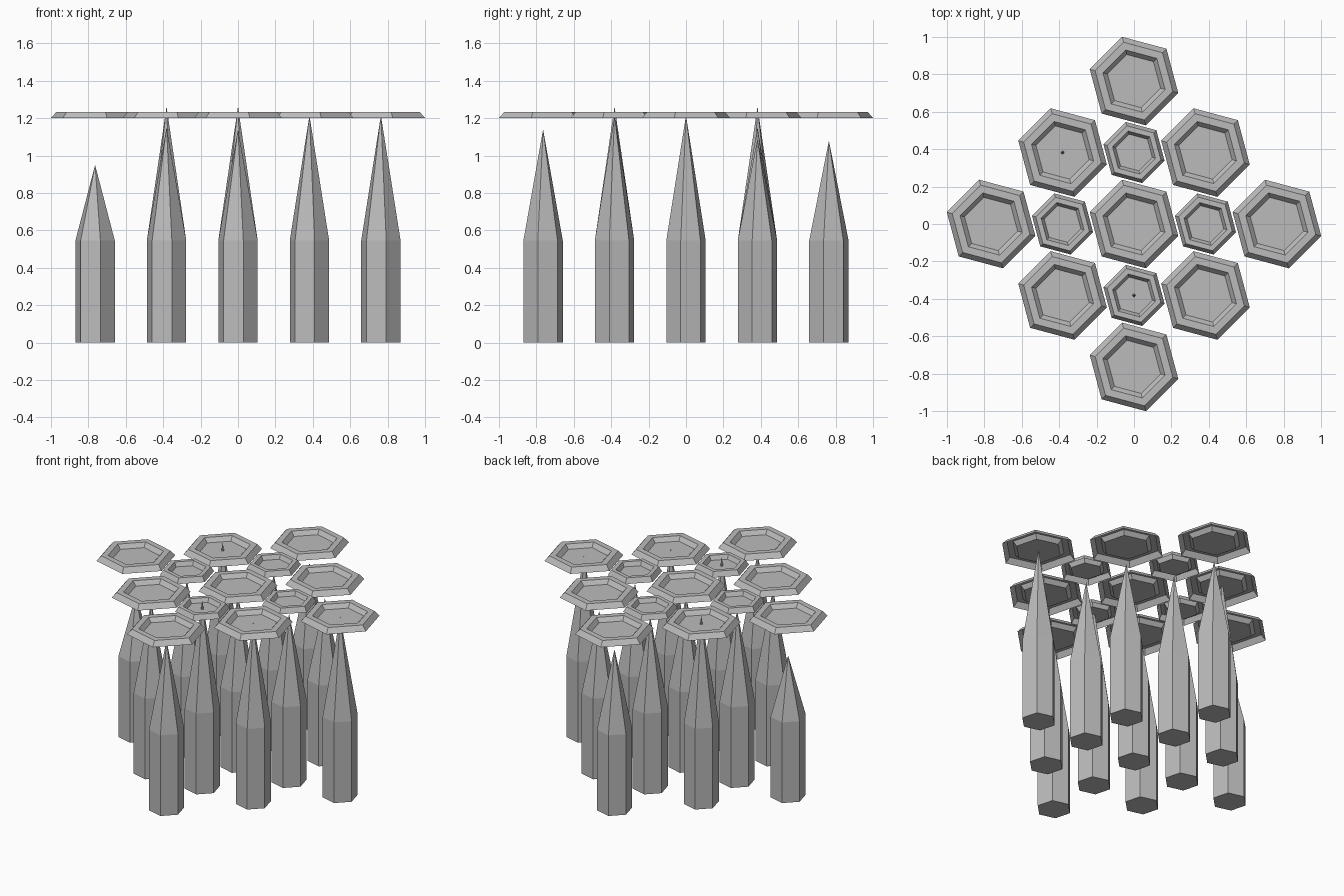
import bpy
import bmesh
from math import cos, sin, pi

cube = bpy.data.objects.get("Cube")
if cube:
    bpy.data.objects.remove(cube, do_unlink=True)

PITCH = 0.382
TURN = pi / 4
SHOULDER = 0.545
FRAME_BASE = 1.2

grey = bpy.data.materials.new("plain_grey")
grey.use_nodes = True
COLOUR = (0.5, 0.5, 0.5, 1)
grey.diffuse_color = COLOUR
grey.node_tree.nodes["Principled BSDF"].inputs["Base Color"].default_value = COLOUR


def hex_ring(bm, radius, z):
    return [bm.verts.new((radius * cos(TURN + k * pi / 3),
                          radius * sin(TURN + k * pi / 3), z)) for k in range(6)]


def bridge(bm, lower, upper):
    for k in range(6):
        n = (k + 1) % 6
        bm.faces.new((lower[k], lower[n], upper[n], upper[k]))


def finish(bm, name, x, y):
    mesh = bpy.data.meshes.new(name)
    bm.to_mesh(mesh)
    bm.free()
    mesh.materials.append(grey)
    obj = bpy.data.objects.new(name, mesh)
    obj.location = (x, y, 0)
    bpy.context.collection.objects.link(obj)


def spike(x, y, tip_z):
    # six-sided post with a pointed top
    bm = bmesh.new()
    foot = hex_ring(bm, 0.109, 0)
    shoulder = hex_ring(bm, 0.109, SHOULDER)
    tip = bm.verts.new((0, 0, tip_z))
    bm.faces.new(foot[::-1])
    bridge(bm, foot, shoulder)
    for k in range(6):
        bm.faces.new((shoulder[k], shoulder[(k + 1) % 6], tip))
    finish(bm, "spike", x, y)


def tray(x, y, scale):
    # thin shell: sloped outside, flat rim, sloped inside, floor
    bm = bmesh.new()
    profile = [(0.245, 0), (0.215, 0.033), (0.172, 0.033), (0.147, 0.006)]
    rings = [hex_ring(bm, r * scale, FRAME_BASE + z) for r, z in profile]
    for lower, upper in zip(rings, rings[1:]):
        bridge(bm, lower, upper)
    bm.faces.new(rings[-1])
    finish(bm, "hex_tray", x, y)


# tip height of the spike in each grid cell
TIPS = {
    (0, -2): 1.14,
    (-1, -1): 1.15, (0, -1): 1.262, (1, -1): 1.215,
    (-2, 0): 0.95, (-1, 0): 1.15, (0, 0): 1.15, (1, 0): 1.13, (2, 0): 1.215,
    (-1, 1): 1.262, (0, 1): 1.15, (1, 1): 1.09,
    (0, 2): 1.08,
}

for (i, j), tip_height in TIPS.items():
    spike(i * PITCH, j * PITCH, tip_height)
    # the four cells beside the centre carry the smaller trays
    tray(i * PITCH, j * PITCH, 0.69 if (i + j) % 2 else 1.0)
